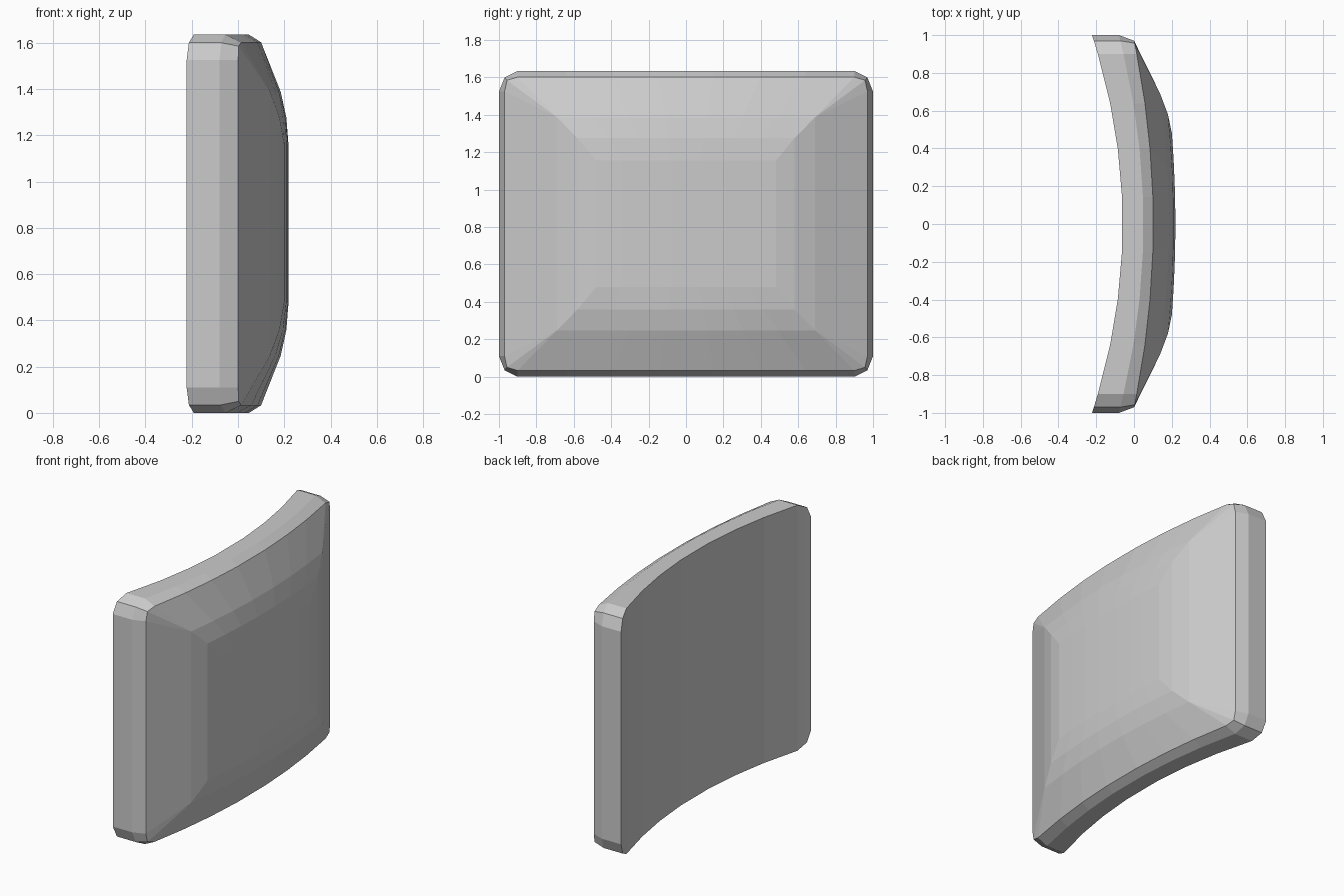
import bpy, bmesh

if "Cube" in bpy.data.objects:
    bpy.data.objects.remove(bpy.data.objects["Cube"])

H = 1.635                                   # total height
COLS = (-1, -.71, -.44, -.16, .16, .44, .71, 1)

# Each ring: corner points (y, z) of the lower right, centre depth x, bow strength
RINGS = [
    ([(.90, 0), (.97, .035), (1, .11)], -.06, .162),           # concave back
    ([(.90, 0), (.97, .035), (1, .11)], .05, .13),             # rim side
    ([(.90, .033), (.957, .05), (.97, .11)], .102, .108),      # bevelled front edge
    ([(.69, .248)] * 3, .186, .10),                            # padded steps
    ([(.58, .36)] * 3, .21, .09),
    ([(.48, .48)] * 3, .219, .08),                             # centre panel
]


def ring_points(corner, depth, bow):
    """Closed loop: lower row left to right, then upper row right to left."""
    a, b, c = corner
    lower = [(-c[0], c[1]), (-b[0], b[1])]
    lower += [(a[0] * t, a[1]) for t in COLS]
    lower += [b, c]
    upper = [(y, H - z) for y, z in reversed(lower)]
    return [(depth - bow * y * y, y, z) for y, z in lower + upper]


bm = bmesh.new()
loops = [[bm.verts.new(p) for p in ring_points(*r)] for r in RINGS]
n = len(loops[0])

# Skin between neighbouring rings
for r0, r1 in zip(loops, loops[1:]):
    for i in range(n):
        j = (i + 1) % n
        bm.faces.new((r0[i], r0[j], r1[j], r1[i]))

# Back and centre panel as vertical strips
for ring in (loops[0], loops[-1]):
    for i in range(n // 2 - 1):
        bm.faces.new((ring[i], ring[i + 1], ring[n - 2 - i], ring[n - 1 - i]))

# Merge the collapsed corners of the padded rings
bmesh.ops.remove_doubles(bm, verts=bm.verts, dist=1e-4)
bmesh.ops.recalc_face_normals(bm, faces=bm.faces)

mesh = bpy.data.meshes.new("curved_back_cushion")
bm.to_mesh(mesh)
bm.free()
cushion = bpy.data.objects.new("curved_back_cushion", mesh)
bpy.context.collection.objects.link(cushion)
